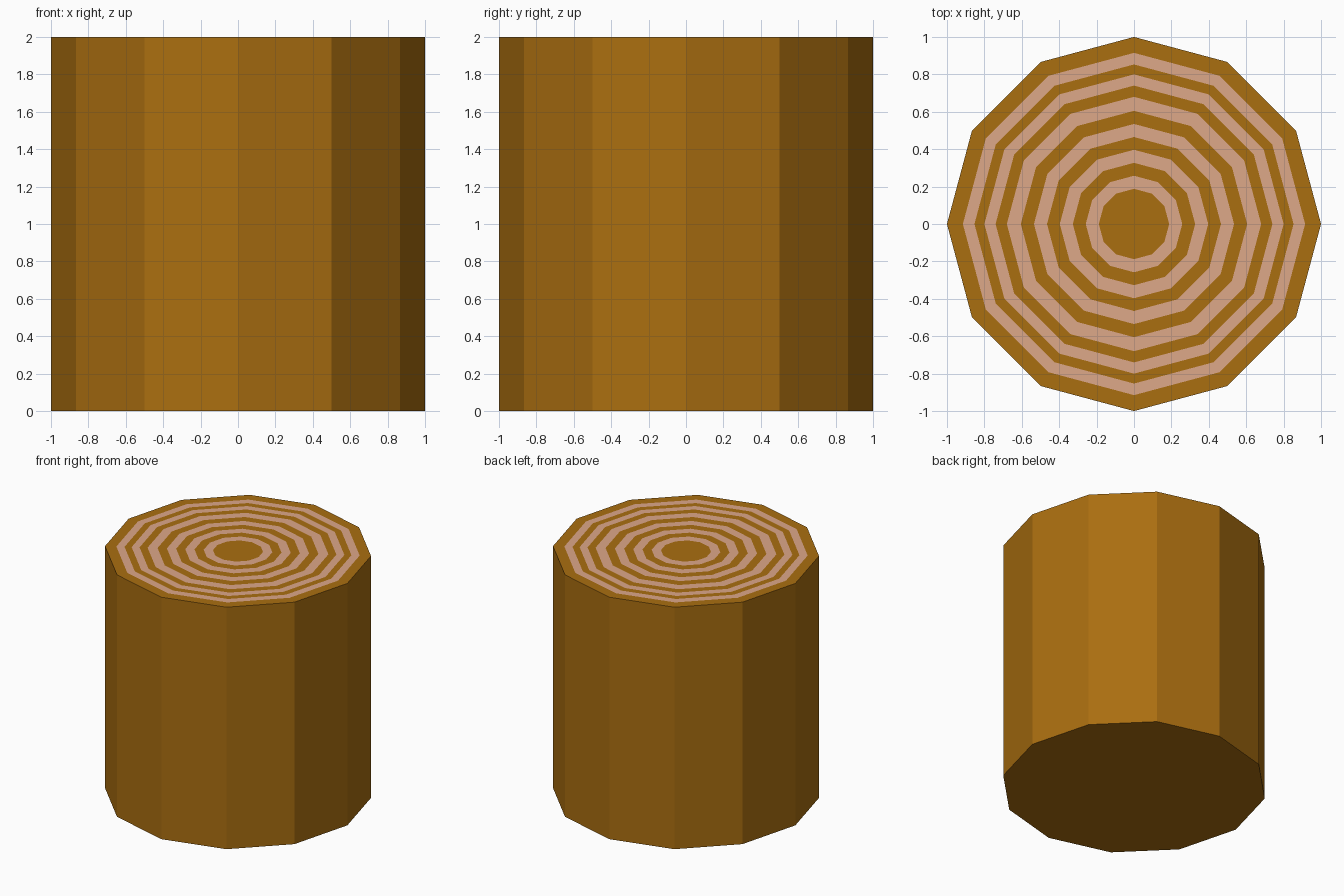
import bpy, bmesh, math

if "Cube" in bpy.data.objects:
    bpy.data.objects.remove(bpy.data.objects["Cube"])

SIDES, HEIGHT = 12, 2.0
# Ring radii on the cut top, from the rim inward
RADII = [1.0, 0.915, 0.853, 0.80, 0.74, 0.68, 0.605, 0.535, 0.465, 0.397, 0.327, 0.258, 0.188]


def srgb(r, g, b):
    def lin(c):
        c /= 255
        return c / 12.92 if c <= 0.04045 else ((c + 0.055) / 1.055) ** 2.4
    return (lin(r), lin(g), lin(b), 1.0)


def material(name, colour):
    m = bpy.data.materials.new(name)
    m.diffuse_color = colour
    m.use_nodes = True
    m.node_tree.nodes["Principled BSDF"].inputs["Base Color"].default_value = m.diffuse_color
    return m


def loop(bm, r, z):
    step = 2 * math.pi / SIDES
    return [bm.verts.new((r * math.cos(i * step), r * math.sin(i * step), z)) for i in range(SIDES)]


def bridge(bm, a, b, mat):
    for i in range(SIDES):
        j = (i + 1) % SIDES
        bm.faces.new((a[i], a[j], b[j], b[i])).material_index = mat


bm = bmesh.new()
# Bark sides and underside
bottom = loop(bm, 1.0, 0.0)
ring = loop(bm, 1.0, HEIGHT)
bm.faces.new(bottom[::-1])
bridge(bm, bottom, ring, 0)

# Alternating growth rings on the top
for k, r in enumerate(RADII[1:]):
    inner = loop(bm, r, HEIGHT)
    bridge(bm, ring, inner, k % 2)
    ring = inner
bm.faces.new(ring)
bmesh.ops.recalc_face_normals(bm, faces=bm.faces)

mesh = bpy.data.meshes.new("log")
bm.to_mesh(mesh)
bm.free()
mesh.materials.append(material("brown_wood", srgb(170, 110, 16)))
mesh.materials.append(material("pale_ring", srgb(222, 168, 137)))
bpy.context.collection.objects.link(bpy.data.objects.new("log", mesh))
